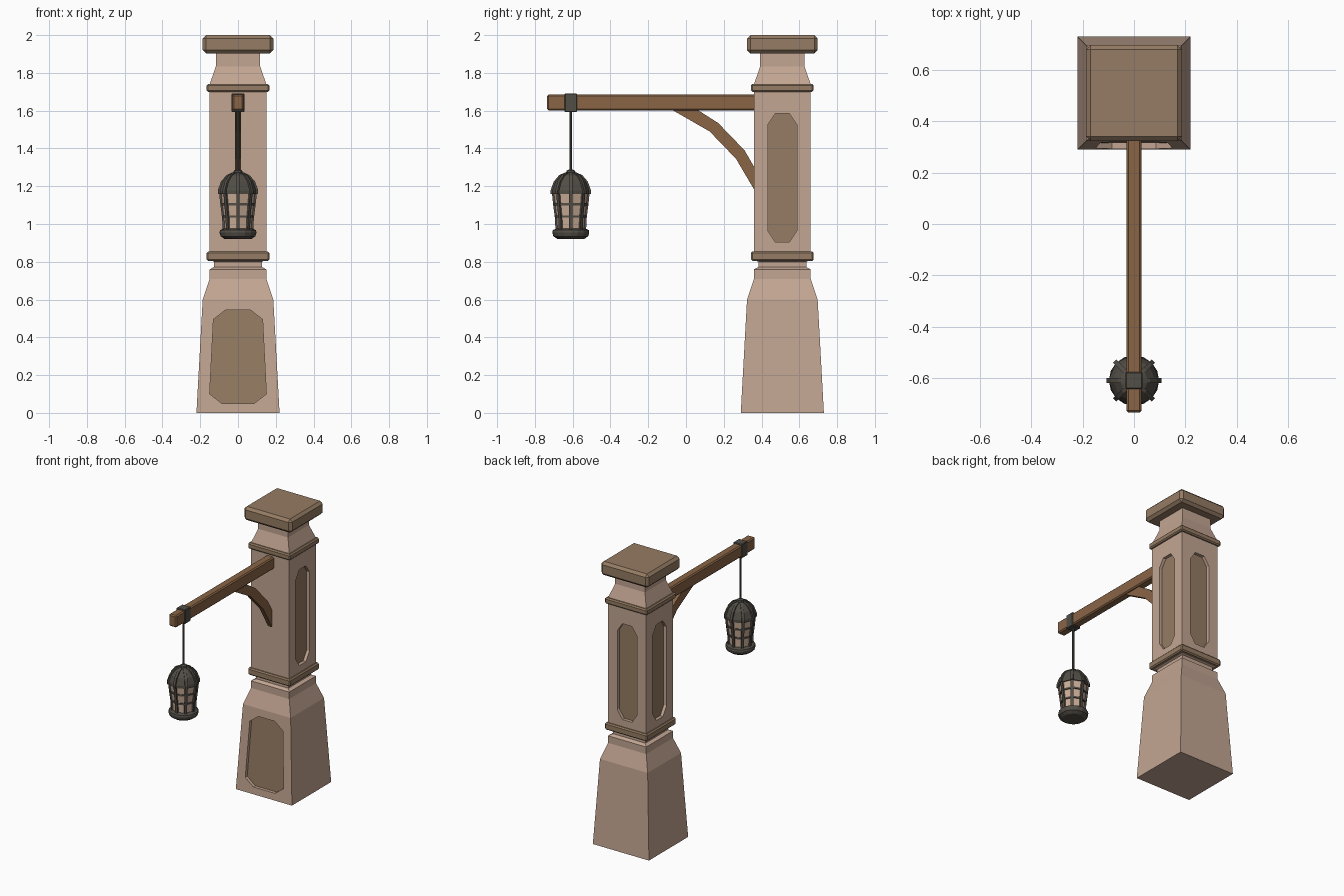
import bpy, bmesh
from math import cos, sin, pi
from mathutils import Matrix, Vector

if "Cube" in bpy.data.objects:
    bpy.data.objects.remove(bpy.data.objects["Cube"])

POST_Y, LAMP_Y = 0.51, -0.61


def material(name, rgb):
    m = bpy.data.materials.new(name)
    m.diffuse_color = (*rgb, 1)
    m.use_nodes = True
    m.node_tree.nodes["Principled BSDF"].inputs["Base Color"].default_value = m.diffuse_color
    return m


STONE = material("stone", (0.55, 0.38, 0.29))
TRIM = material("trim", (0.30, 0.20, 0.125))
WOOD = material("wood", (0.25, 0.13, 0.06))
IRON = material("iron", (0.085, 0.075, 0.062))
GLASS = material("glass", (0.60, 0.42, 0.31))


def finish(bm, name, mats, loc=(0, 0, 0), bevel=0):
    bmesh.ops.recalc_face_normals(bm, faces=bm.faces)
    me = bpy.data.meshes.new(name)
    bm.to_mesh(me)
    bm.free()
    ob = bpy.data.objects.new(name, me)
    ob.location = loc
    for m in mats:
        me.materials.append(m)
    bpy.context.collection.objects.link(ob)
    if bevel:
        b = ob.modifiers.new("bevel", "BEVEL")
        b.width, b.segments = bevel, 1
    return ob


def box(name, x, y, z, mat, bevel=0):
    """Box between the (min, max) pairs x, y, z."""
    bm = bmesh.new()
    bmesh.ops.create_cube(bm, size=1)
    for v in bm.verts:
        v.co = Vector(p[0] + (c + 0.5) * (p[1] - p[0]) for c, p in zip(v.co, (x, y, z)))
    return finish(bm, name, [mat], bevel=bevel)


def lathe(bm, profile, sides, closed=False):
    rings = [[bm.verts.new((r * cos(2 * pi * i / sides), r * sin(2 * pi * i / sides), z))
              for i in range(sides)] for r, z in profile]
    pairs = list(zip(rings, rings[1:])) + ([(rings[-1], rings[0])] if closed else [])
    for a, b in pairs:
        for i in range(sides):
            j = (i + 1) % sides
            bm.faces.new((a[i], a[j], b[j], b[i]))
    if not closed:
        bm.faces.new(rings[0])
        bm.faces.new(rings[-1])


def strip(bm, outer, inner, half, mat=Matrix()):
    """Solid bar between two paths in the x-z plane, thickened along y."""
    rings = [[bm.verts.new(mat @ Vector(p)) for p in
              ((o[0], -half, o[1]), (o[0], half, o[1]), (i[0], half, i[1]), (i[0], -half, i[1]))]
             for o, i in zip(outer, inner)]
    for a, b in zip(rings, rings[1:]):
        for i in range(4):
            j = (i + 1) % 4
            bm.faces.new((a[i], a[j], b[j], b[i]))
    bm.faces.new(rings[0])
    bm.faces.new(rings[-1])


def panel_outline(wb, wt, z0, z1, cx, cz):
    """Clipped-corner outline, starting bottom left, anticlockwise."""
    return [(-wb + cx, z0), (wb - cx, z0), (wb, z0 + cz), (wt, z1 - cz),
            (wt - cx, z1), (-wt + cx, z1), (-wt, z1 - cz), (-wb, z0 + cz)]


# Square stone post with recessed panels
profile = [(0.22, 0), (0.187, 0.6), (0.15, 0.71), (0.15, 0.76), (0.127, 0.772), (0.127, 0.8),
           (0.15, 0.81), (0.15, 1.74), (0.117, 1.835), (0.117, 1.92)]
shaft = panel_outline(0.077, 0.077, 0.905, 1.585, 0.04, 0.06)
panels = {(0, 0): panel_outline(0.15, 0.13, 0.05, 0.545, 0.065, 0.05),
          (6, 1): shaft, (6, 2): shaft, (6, 3): shaft}
bm = bmesh.new()
turns = [Matrix.Rotation(k * pi / 2, 3, 'Z') for k in range(4)]
rings = [[bm.verts.new(t @ Vector((-h, -h, z))) for t in turns] for h, z in profile]
for s in range(len(profile) - 1):
    (h0, z0), (h1, z1) = profile[s], profile[s + 1]
    for k in range(4):
        n = (k + 1) % 4
        c = [rings[s][k], rings[s][n], rings[s + 1][n], rings[s + 1][k]]
        if (s, k) not in panels:
            bm.faces.new(c)
            continue
        edge, floor = [[bm.verts.new(turns[k] @ Vector(
            (u, d - (h0 + (h1 - h0) * (z - z0) / (z1 - z0)), z))) for u, z in panels[s, k]]
            for d in (0, 0.022)]
        for q in range(4):
            e1, e2 = edge[2 * q + 1], edge[(2 * q + 2) % 8]
            bm.faces.new((c[q], c[(q + 1) % 4], e1, edge[2 * q]))
            bm.faces.new((c[(q + 1) % 4], e2, e1))
        for q in range(8):
            r = (q + 1) % 8
            bm.faces.new((edge[q], edge[r], floor[r], floor[q]))
        bm.faces.new(floor).material_index = 1
bm.faces.new(rings[0])
bm.faces.new(rings[-1])
finish(bm, "stone_post", [STONE, TRIM], (0, POST_Y, 0))

# Trim bands and cap
for name, h, z, bev in (("lower_band", 0.166, (0.805, 0.855), 0.008),
                        ("upper_band", 0.166, (1.70, 1.742), 0.008),
                        ("cap", 0.187, (1.903, 2.0), 0.018)):
    box(name, (-h, h), (POST_Y - h, POST_Y + h), z, TRIM, bev)

# Wooden arm, iron strap and curved brace
box("arm", (-0.03, 0.03), (-0.735, 0.37), (1.6, 1.685), WOOD, 0.008)
box("strap", (-0.034, 0.034), (LAMP_Y - 0.033, LAMP_Y + 0.033), (1.592, 1.692), IRON, 0.004)
bm = bmesh.new()
strip(bm, [(-0.075, 1.605), (0.125, 1.49), (0.265, 1.345), (0.365, 1.175)],
      [(0.06, 1.605), (0.17, 1.535), (0.31, 1.39), (0.365, 1.295)], 0.016,
      Matrix.Rotation(pi / 2, 4, 'Z'))
finish(bm, "brace", [WOOD])

# Hanging rod
bm = bmesh.new()
lathe(bm, [(0.007, 1.27), (0.007, 1.6)], 8)
finish(bm, "hanging_rod", [IRON], (0, LAMP_Y, 0))

# Lantern glass
body = [(0.074, 0.965), (0.077, 1.03), (0.086, 1.1), (0.093, 1.165)]
bm = bmesh.new()
lathe(bm, body, 8)
finish(bm, "lantern_glass", [GLASS], (0, LAMP_Y, 0))

# Lantern roof and base
dome = [(0.1, 1.158), (0.1, 1.178), (0.083, 1.225), (0.055, 1.258), (0.025, 1.272)]
bm = bmesh.new()
lathe(bm, dome + [(0.022, 1.283), (0.01, 1.288)], 8)
finish(bm, "lantern_roof", [IRON], (0, LAMP_Y, 0))
bm = bmesh.new()
lathe(bm, [(0.07, 0.92), (0.092, 0.935), (0.098, 0.955), (0.095, 0.968), (0.078, 0.975)], 16)
finish(bm, "lantern_base", [IRON], (0, LAMP_Y, 0))

# Lantern ribs and cross rings
bm = bmesh.new()
for k in range(8):
    turn = Matrix.Rotation(k * pi / 4, 4, 'Z')
    for path in (body, dome):
        strip(bm, [(r + 0.007, z) for r, z in path], [(r - 0.008, z) for r, z in path], 0.009, turn)
for r, z in ((0.079, 1.04), (0.087, 1.105)):
    lathe(bm, [(r - 0.005, z - 0.006), (r + 0.005, z - 0.006),
               (r + 0.005, z + 0.006), (r - 0.005, z + 0.006)], 8, closed=True)
finish(bm, "lantern_frame", [IRON], (0, LAMP_Y, 0))
